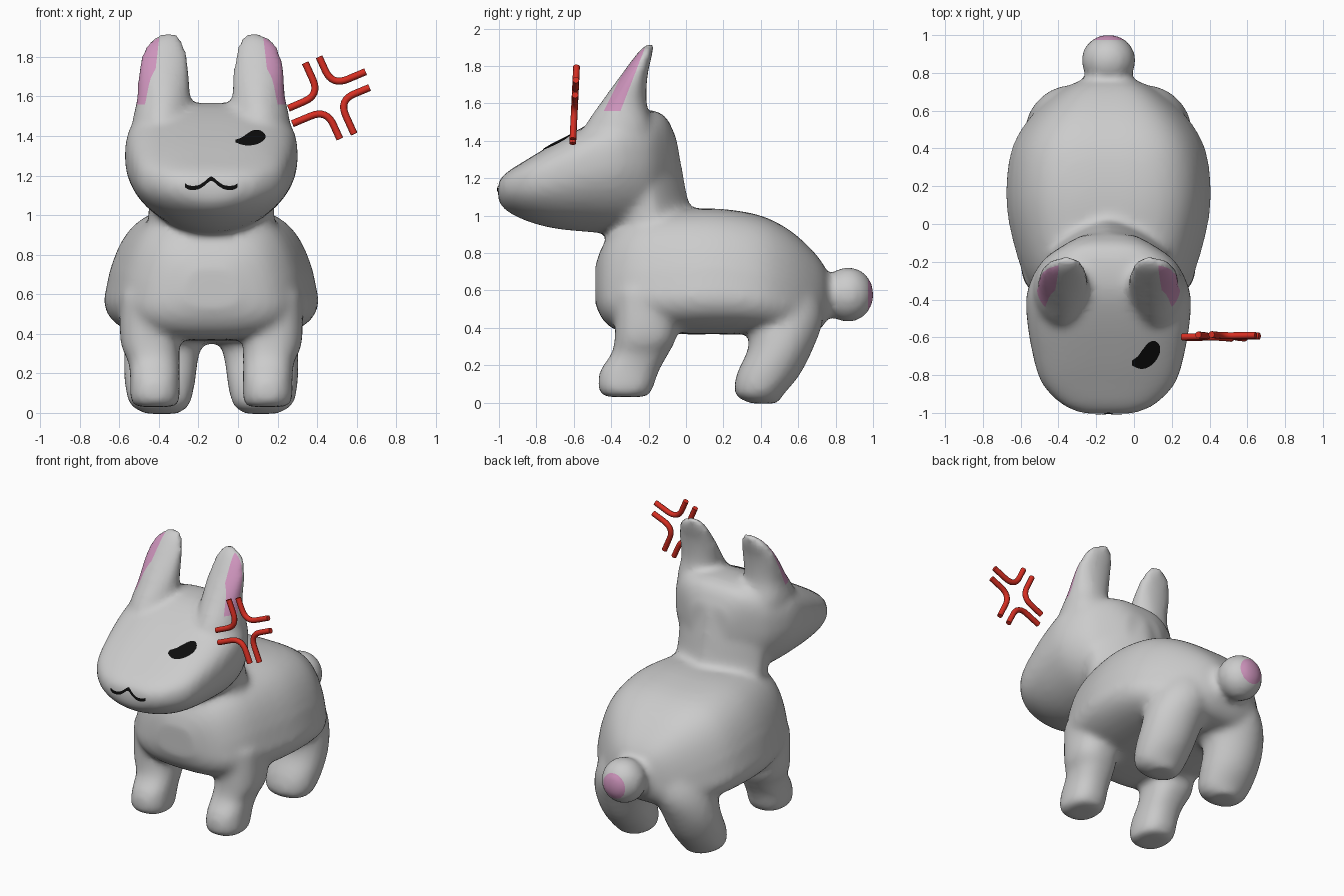
import bpy, bmesh, math
from mathutils import Vector
from mathutils.bvhtree import BVHTree

if "Cube" in bpy.data.objects:
    bpy.data.objects.remove(bpy.data.objects["Cube"])

CX = -0.135  # the animal's own centre line


def material(name, rgb):
    m = bpy.data.materials.new(name)
    m.diffuse_color = (*rgb, 1)
    m.use_nodes = True
    m.node_tree.nodes["Principled BSDF"].inputs["Base Color"].default_value = m.diffuse_color
    return m


GREY = material("grey_fur", (0.60, 0.60, 0.60))
PINK = material("pink", (0.62, 0.30, 0.51))
BLACK = material("black", (0.004, 0.004, 0.004))
RED = material("red", (0.68, 0.028, 0.016))


def add_object(name, mesh, *mats):
    ob = bpy.data.objects.new(name, mesh)
    bpy.context.collection.objects.link(ob)
    for m in mats:
        mesh.materials.append(m)
    return ob


def refine(sections, steps=3):
    """Smooth curve through the sections."""
    out = []
    for i in range(len(sections) - 1):
        p = [sections[max(0, min(len(sections) - 1, i + k))] for k in (-1, 0, 1, 2)]
        for k in range(steps):
            t = k / steps
            out.append([b + t / 2 * (c - a + t * (2 * a - 5 * b + 4 * c - d + t * (3 * (b - c) + d - a)))
                        for a, b, c, d in zip(*p)])
    return out + [sections[-1]]


def loft(bm, sections, axis, side=1, mid=0.5, low=2.4, high=2.4, taper=0, n=40):
    """Rounded rings; a section is (position, x centre, half width, low, high)."""
    rings = []
    for t, xc, hw, lo, hi in refine(sections):
        c = lo + mid * (hi - lo)
        ring = []
        for i in range(n):
            a = 2 * math.pi * (i + 0.5) / n
            co, si = math.cos(a), math.sin(a)
            e = 2 / (high if si > 0 else low)
            h = abs(si) ** e
            w = c + (hi - c if si > 0 else lo - c) * h
            narrow = 1 - taper * h if si > 0 else 1
            x = CX + side * (xc + hw * narrow * math.copysign(abs(co) ** e, co))
            ring.append(bm.verts.new((x, t, w) if axis == "y" else (x, w, t)))
        rings.append(ring)
    for r, s in zip(rings, rings[1:]):
        for i in range(n):
            j = (i + 1) % n
            bm.faces.new((r[i], r[j], s[j], s[i]))
    bm.faces.new(rings[0])
    bm.faces.new(rings[-1])


bm = bmesh.new()

# torso, with sloping flanks
loft(bm, [(-0.485, 0, .14, .53, .73), (-0.45, 0, .28, .45, .83), (-0.38, 0, .38, .39, .93),
          (-0.25, 0, .46, .37, 1.01), (0.0, 0, .53, .365, 1.035), (0.2, 0, .545, .365, 1.035),
          (0.4, 0, .515, .36, 1.0), (0.55, 0, .43, .35, .925), (0.67, 0, .31, .36, .82),
          (0.74, 0, .20, .42, .73), (0.768, 0, .11, .49, .66)],
     "y", mid=0.36, low=2.8, high=3.8, taper=.22)

# neck, narrowing to a ridge at the back
loft(bm, [(.80, 0, .32, -.40, .12), (.95, 0, .32, -.39, .08), (1.06, 0, .32, -.39, .02),
          (1.2, 0, .32, -.40, -.01), (1.42, 0, .30, -.40, -.05)], "z", high=1.4)

# head
loft(bm, [(-1.005, 0, .13, 1.08, 1.18), (-0.96, 0, .24, 1.025, 1.23), (-0.85, 0, .35, .97, 1.30),
          (-0.7, 0, .40, .93, 1.39), (-0.5, 0, .433, .91, 1.50), (-0.35, 0, .43, .90, 1.56),
          (-0.2, 0, .355, .90, 1.565), (-0.11, 0, .235, .95, 1.53), (-0.055, 0, .13, 1.0, 1.42)],
     "y", mid=0.6, low=1.9, high=3.2)

for s in (-1, 1):
    # ears
    loft(bm, [(1.36, .25, .15, -.57, -.17), (1.48, .25, .148, -.54, -.18),
              (1.6, .24, .134, -.46, -.21), (1.75, .24, .128, -.35, -.205),
              (1.86, .232, .10, -.268, -.18), (1.895, .222, .07, -.237, -.175),
              (1.918, .215, .04, -.21, -.175)], "z", s, low=1.75, high=2.2)
    # front legs
    loft(bm, [(.03, .28, .10, -.43, -.21), (.07, .285, .125, -.468, -.18),
              (.17, .285, .125, -.46, -.145), (.26, .29, .13, -.40, -.095),
              (.36, .31, .15, -.38, -.05), (.6, .31, .15, -.38, -.03)], "z", s)
    # hind legs
    loft(bm, [(-.005, .25, .08, .35, .49), (.04, .26, .15, .265, .52),
              (.15, .26, .178, .27, .61), (.3, .25, .19, .335, .685),
              (.45, .21, .205, .32, .735), (.6, .18, .18, .33, .71)], "z", s, low=2.3, high=1.9)

# tail
g = bmesh.ops.create_uvsphere(bm, u_segments=24, v_segments=16, radius=1)["verts"]
for v in g:
    v.co = (CX + v.co.x * .145, .867 + v.co.y * .138, .578 + v.co.z * .148)

# blend everything into one soft skin
bmesh.ops.recalc_face_normals(bm, faces=bm.faces)
raw = bpy.data.meshes.new("raw_parts")
bm.to_mesh(raw)
bm.free()
tmp = add_object("raw_parts", raw)
mod = tmp.modifiers.new("blend", "REMESH")
mod.mode = "VOXEL"
mod.voxel_size = 0.022
mod = tmp.modifiers.new("soften", "SMOOTH")
mod.factor = 0.5
mod.iterations = 9
blended = bpy.data.meshes.new_from_object(tmp.evaluated_get(bpy.context.evaluated_depsgraph_get()))
bpy.data.objects.remove(tmp)

# cut clean borders for the pink ear patches and tail tip
bm = bmesh.new()
bm.from_mesh(blended)
TAIL_Y = 0.974
# each ear patch lies on the positive side of these planes (point, normal), mirrored in x
EAR_PLANES = [(Vector((.302, 0, 1.56)), Vector((1, 0, .115))),
              (Vector((0, 0, 1.56)), Vector((0, 0, 1))),
              (Vector((0, -.350, 1.56)), Vector((0, -.31, .12))),
              (Vector((0, -.440, 1.56)), Vector((0, .33, -.165)))]


def cut(co, no, keep):
    faces = [f for f in bm.faces if keep(f.calc_center_median())]
    geom = faces + list({e for f in faces for e in f.edges}) + list({v for f in faces for v in f.verts})
    bmesh.ops.bisect_plane(bm, geom=geom, plane_co=co, plane_no=no)


for s in (-1, 1):
    for co, no in EAR_PLANES:
        cut((CX + s * co.x, co.y, co.z), (s * no.x, no.y, no.z),
            lambda p: p.z > 1.5 and s * (p.x - CX) > 0)
cut((0, TAIL_Y, 0), (0, 1, 0), lambda p: p.y > .9)
for f in bm.faces:
    p = f.calc_center_median()
    q = Vector((abs(p.x - CX), p.y, p.z))
    ear = all((q - co).dot(no) > 0 for co, no in EAR_PLANES)
    f.material_index = int(ear or p.y > TAIL_Y)
    f.smooth = True
tree = BVHTree.FromBMesh(bm)
skin = bpy.data.meshes.new("body")
add_object("body", skin, GREY, PINK)
bm.to_mesh(skin)
bm.free()


def face_plate(name, columns, rows=4, steps=4):
    """Thin strip laid on the face; a column is (x, bottom z, top z)."""
    pb = bmesh.new()
    cols = refine(columns, steps)
    grid = []
    for x, lo, hi in cols:
        line = []
        for r in range(rows + 1):
            hit, no, _, _ = tree.ray_cast(Vector((x, -3, lo + (hi - lo) * r / rows)), Vector((0, 1, 0)))
            line.append(pb.verts.new(hit + no * 0.006))
        grid.append(line)
    for a, b in zip(grid, grid[1:]):
        for r in range(rows):
            pb.faces.new((a[r], b[r], b[r + 1], a[r + 1]))
    me = bpy.data.meshes.new(name)
    pb.to_mesh(me)
    pb.free()
    add_object(name, me, BLACK)


# eye and mouth
face_plate("eye", [(-.012, 1.362, 1.376), (.02, 1.351, 1.388), (.045, 1.347, 1.406),
                   (.075, 1.349, 1.423), (.105, 1.358, 1.425), (.128, 1.373, 1.412), (.137, 1.385, 1.40)])
mouth = [(-.132, 1.15), (-.11, 1.139), (-.068, 1.14), (-.035, 1.158), (0, 1.182),
         (.035, 1.158), (.068, 1.14), (.11, 1.139), (.132, 1.15)]
face_plate("mouth", [(CX + x, z - .010, z + .010) for x, z in mouth], rows=2)

# angry mark: four bent rods, each as start, corner, end in x and z
rods = [((.255, 1.54), (.413, 1.608), (.34, 1.77)),
        ((.41, 1.80), (.476, 1.654), (.645, 1.725)),
        ((.665, 1.645), (.51, 1.58), (.587, 1.41)),
        ((.275, 1.462), (.447, 1.534), (.515, 1.385))]
for i, (a, c, b) in enumerate(rods):
    a, c, b = (Vector((x, -.605 + (z - 1.4) * .05, z)) for x, z in (a, c, b))
    p, q = c + (a - c).normalized() * .085, c + (b - c).normalized() * .085
    path = [a] + [p.lerp(c, t / 8).lerp(c.lerp(q, t / 8), t / 8) for t in range(9)] + [b]
    cu = bpy.data.curves.new(f"angry_rod_{i + 1}", "CURVE")
    cu.dimensions = "3D"
    cu.bevel_depth = 0.018
    cu.bevel_resolution = 2
    cu.use_fill_caps = True
    sp = cu.splines.new("POLY")
    sp.points.add(len(path) - 1)
    for pt, v in zip(sp.points, path):
        pt.co = (*v, 1)
    add_object(cu.name, cu, RED)
